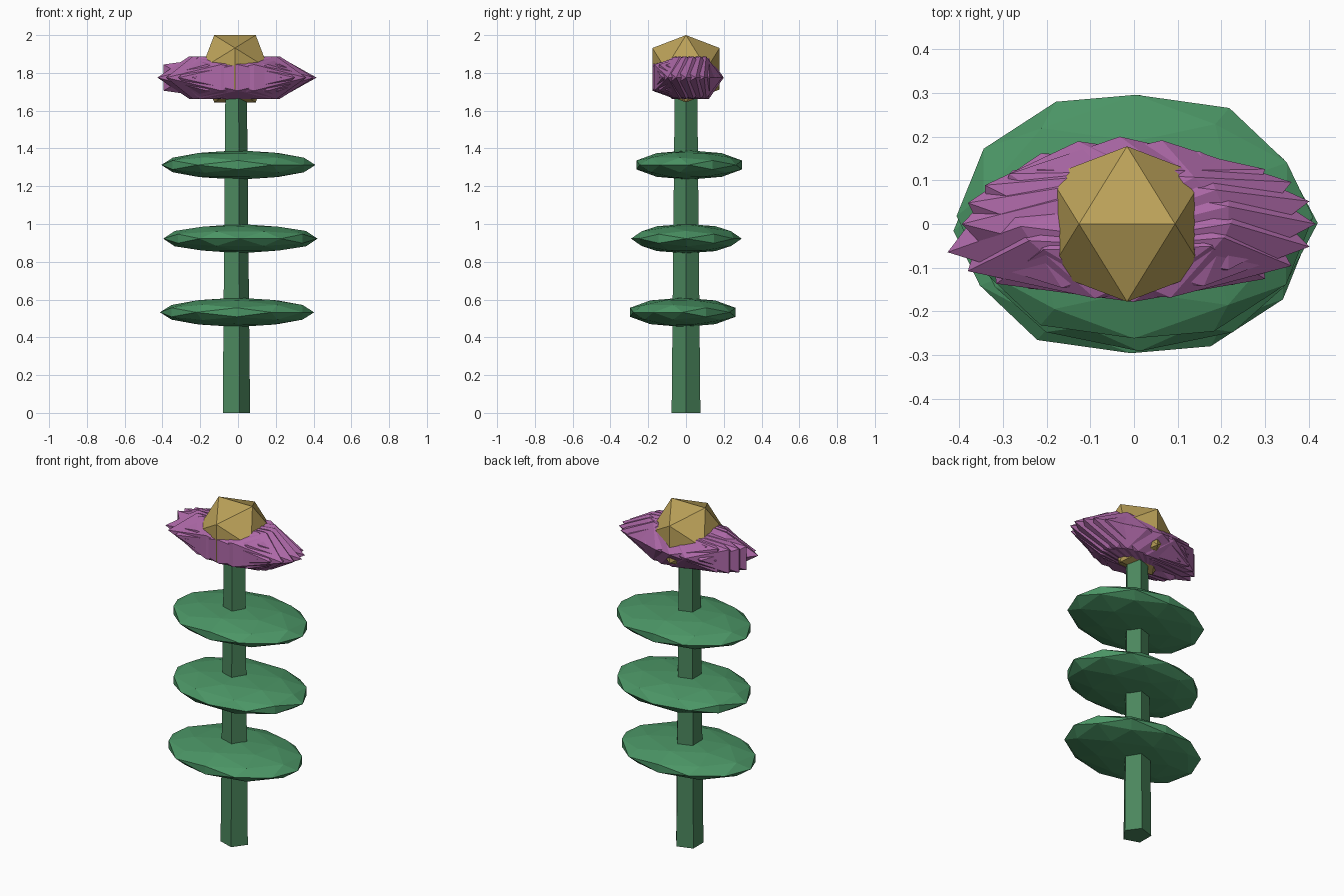
import bpy, bmesh, math
from mathutils import Matrix, Vector

if "Cube" in bpy.data.objects:
    bpy.data.objects.remove(bpy.data.objects["Cube"])


def material(name, color):
    m = bpy.data.materials.new(name)
    m.diffuse_color = (*color, 1)
    m.use_nodes = True
    m.node_tree.nodes["Principled BSDF"].inputs["Base Color"].default_value = m.diffuse_color
    return m


GREEN = material("stem_green", (0.07, 0.24, 0.11))
LEAF = material("leaf_green", (0.07, 0.30, 0.13))
PINK = material("petal_purple", (0.42, 0.14, 0.39))
GOLD = material("centre_gold", (0.50, 0.36, 0.10))
AXIS_X = -0.016  # flower axis


def finish(bm, name, mat):
    me = bpy.data.meshes.new(name)
    bm.to_mesh(me)
    bm.free()
    me.materials.append(mat)
    ob = bpy.data.objects.new(name, me)
    bpy.context.collection.objects.link(ob)
    return ob


def gem(bm, loc, size, turn=0, level=1):
    """Icosphere with an edge on top, turned about z, then stretched."""
    m = (Matrix.Translation(loc) @ Matrix.Diagonal((*size, 1))
         @ Matrix.Rotation(math.radians(turn), 4, 'Z')
         @ Matrix.Rotation(-math.atan2(1, (1 + 5 ** 0.5) / 2), 4, 'Y'))
    bmesh.ops.create_icosphere(bm, subdivisions=level, radius=1, matrix=m)


# five-sided tapered stem
bm = bmesh.new()
rings = []
for z, r in ((0, 0.08), (1.80, 0.062)):
    rings.append([bm.verts.new((AXIS_X + r * math.cos(k * math.tau / 5),
                                r * math.sin(k * math.tau / 5), z)) for k in range(5)])
for k in range(5):
    n = (k + 1) % 5
    bm.faces.new((rings[0][k], rings[0][n], rings[1][n], rings[1][k]))
bm.faces.new(rings[0][::-1])
bm.faces.new(rings[1])
finish(bm, "stem", GREEN)

# three flat leaves
for i, (x, y, turn) in enumerate(((-0.005, -0.017, -32), (0.0125, 0.002, 90), (0.002, 0.017, -32))):
    bm = bmesh.new()
    gem(bm, (x, y, 0.5325 + 0.39 * i), (0.408, 0.293, 0.0775), turn, 2)
    finish(bm, f"leaf_{i + 1}", LEAF)

# overlapping petals on a small ring
bm = bmesh.new()
COUNT = 12
for i in range(COUNT):
    a = -180 + 360 * (i + 1) / COUNT
    t = math.radians(a)
    gem(bm, (AXIS_X + 0.07 * math.cos(t), 0.055 * math.sin(t), 1.775),
        (0.362, 0.145, 0.132), 31.7 + a * 58.3 / 180)
finish(bm, "petals", PINK)

# golden flower centre
bm = bmesh.new()
gem(bm, (AXIS_X, 0, 1.822), (0.209, 0.209, 0.209))
finish(bm, "flower_centre", GOLD)
